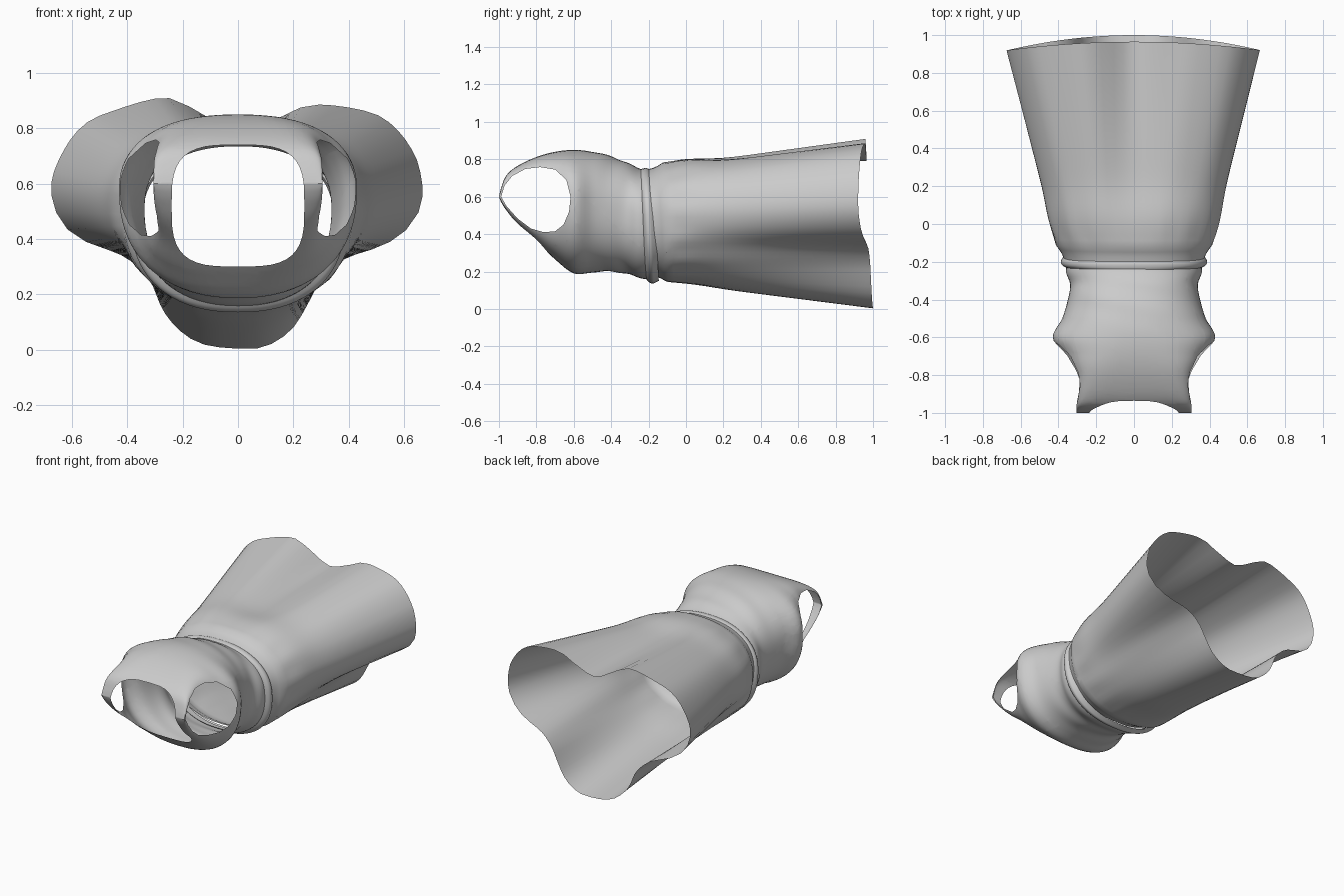
import bpy, bmesh, math
from mathutils import Vector

if "Cube" in bpy.data.objects:
    bpy.data.objects.remove(bpy.data.objects["Cube"])

SEG = 72


def spow(v, p):
    return math.copysign(abs(v) ** p, v)


def spline(rows, t):
    """Catmull-Rom through rows of equal length, t in 0..1."""
    f = t * (len(rows) - 1)
    i = min(int(f), len(rows) - 2)
    u = f - i
    a, b, c, d = (rows[min(max(i + k, 0), len(rows) - 1)] for k in (-1, 0, 1, 2))
    return [0.5 * (2 * q + (r - p) * u + (2 * p - 5 * q + 4 * r - s) * u * u
                   + (3 * q - p - 3 * r + s) * u ** 3) for p, q, r, s in zip(a, b, c, d)]


def section(row):
    """Closed rounded cross-section from (y, half width, z low, z widest, z high, power)."""
    y, w, lo, mid, hi, n = row
    pts = []
    for k in range(SEG):
        a = 2 * math.pi * k / SEG
        c, s = math.cos(a), math.sin(a)
        h = hi - mid if s > 0 else mid - lo
        pts.append(Vector((w * spow(c, 2 / n), y, mid + h * spow(s, 2 / n))))
    return pts


def loft(rings):
    bm = bmesh.new()
    vs = [[bm.verts.new(p) for p in r] for r in rings]
    for a, b in zip(vs, vs[1:]):
        for k in range(SEG):
            j = (k + 1) % SEG
            bm.faces.new((a[k], a[j], b[j], b[k]))
    return bm


def cut_hole(bm, outline, faces, axis):
    """Trim a convex outline out of the cloth, looking along an axis."""
    centre = sum(outline, Vector()) / len(outline)
    inside = list(faces)
    for p, q in zip(outline, outline[1:] + outline[:1]):
        no = (q - p).cross(axis).normalized()
        if no.dot(p - centre) < 0:
            no = -no
        geom = set(inside)
        for f in inside:
            geom.update(f.edges)
            geom.update(f.verts)
        res = bmesh.ops.bisect_plane(bm, geom=list(geom), dist=1e-6, plane_co=p, plane_no=no)
        inside = [f for f in res['geom'] if isinstance(f, bmesh.types.BMFace)
                  and no.dot(f.calc_center_median() - p) < 0]
    bmesh.ops.delete(bm, geom=inside, context='FACES')


def finish(bm, name):
    bmesh.ops.remove_doubles(bm, verts=bm.verts, dist=1e-5)
    bmesh.ops.recalc_face_normals(bm, faces=bm.faces)
    me = bpy.data.meshes.new(name)
    bm.to_mesh(me)
    bm.free()
    ob = bpy.data.objects.new(name, me)
    bpy.context.collection.objects.link(ob)
    bpy.ops.object.select_all(action='DESELECT')
    ob.select_set(True)
    bpy.context.view_layer.objects.active = ob
    bpy.ops.object.shade_smooth_by_angle(angle=math.radians(35))


# Bodice: rounded tube closing at the shoulders, then neck and arm openings
torso = [(-.17, .345, .155, .47, .735, 2.3), (-.25, .36, .165, .48, .75, 2.3),
         (-.32, .338, .19, .50, .785, 2.3), (-.40, .35, .20, .53, .815, 2.3),
         (-.50, .38, .195, .56, .84, 2.3), (-.60, .43, .19, .58, .85, 2.3),
         (-.70, .37, .265, .58, .84, 3), (-.80, .315, .36, .585, .812, 4.5),
         (-.90, .305, .45, .595, .765, 6), (-.96, .305, .525, .60, .715, 8),
         (-.988, .305, .57, .60, .65, 8), (-1.0, .305, .60, .60, .60, 8)]
rings = [section(spline(torso, i / 55)) for i in range(56)]
for r in rings:
    for p in r:   # soft cloth folds around the waist
        fade = math.exp(-((p.y + .36) / .12) ** 2)
        p.z += .004 * fade * math.sin(40 * p.y + 9 * p.x)
bodice = loft(rings)
armhole = [(-.988, .60), (-.97, .66), (-.93, .71), (-.86, .748), (-.78, .758), (-.70, .745),
           (-.64, .69), (-.617, .60), (-.625, .52), (-.655, .45), (-.70, .415), (-.76, .41),
           (-.83, .43), (-.90, .483), (-.96, .55)]
for side in (1, -1):
    arm = [Vector((0, y, z)) for y, z in armhole]
    near = [f for f in bodice.faces if f.calc_center_median().x * side > .15]
    cut_hole(bodice, arm, near, Vector((1, 0, 0)))
circle = [2 * math.pi * k / 40 for k in range(40)]
neck = [Vector((.24 * spow(math.cos(a), .6), 0, .52 + .22 * spow(math.sin(a), .6))) for a in circle]
cut_hole(bodice, neck, [f for f in bodice.faces if f.calc_center_median().y < -.5],
         Vector((0, 1, 0)))
finish(bodice, "bodice")

# Waistband: slightly slanted puffed band
band = [(-.245, .352, .165, .47, .742, 2.3), (-.23, .38, .145, .47, .75, 2.3),
        (-.21, .387, .135, .47, .753, 2.3), (-.195, .38, .14, .47, .748, 2.3),
        (-.175, .365, .15, .47, .735, 2.3)]
rings = [section(spline(band, i / 12)) for i in range(13)]
for r in rings:
    for p in r:
        p.y += .054 * (.7 - p.z)
finish(loft(rings), "waistband")

# Skirt: gathered at the waist, spreading to a lobed hem
hem = [(.67, .57), (.645, .69), (.57, .80), (.47, .86), (.27, .885), (.14, .835), (.0, .79),
       (-.12, .845), (-.26, .91), (-.46, .86), (-.56, .81), (-.63, .72), (-.675, .60),
       (-.65, .48), (-.57, .40), (-.41, .335), (-.32, .25), (-.27, .14), (-.20, .06),
       (-.11, .015), (.05, .003), (.13, .025), (.20, .08), (.25, .16), (.30, .25),
       (.38, .325), (.52, .375), (.60, .425), (.65, .49), (.67, .57)]
HUB = .48
fine = [spline(hem, i / 600) for i in range(601)]
polar = [(math.atan2(z - HUB, x), x, z) for x, z in fine]


def hem_point(a):
    return min(polar, key=lambda q: abs(math.remainder(q[0] - a, 2 * math.pi)))[1:]


top = section((-.12, .41, .142, .49, .775, 2.3))
angles = [math.atan2(p.z - HUB, p.x) for p in top]
ends = [hem_point(a) for a in angles]
rings = []
for scale, y in ((.90, -.205), (.93, -.17), (.97, -.145)):
    rings.append([Vector((p.x * scale, y + .054 * (.7 - p.z), HUB + (p.z - HUB) * scale))
                  for p in top])
for i in range(33):
    t = i / 32
    ring = []
    for k, p in enumerate(top):
        s = math.sin(angles[k])
        side = (ends[k][0] / .67) ** 2
        y_end = 1 - .08 * side if ends[k][1] < .57 else .965 - .045 * side
        y0 = -.12 + .04 * (.7 - p.z)
        pleat = 1 + .014 * math.sin(18 * angles[k]) * math.exp(-8 * t) * min(1, t * 14)
        bulge = 1 + .025 * math.exp(-((t - .12) / .12) ** 2) * abs(math.cos(angles[k]))
        x = (p.x + (ends[k][0] - p.x) * t) * pleat * bulge
        z = HUB + (p.z + (ends[k][1] - p.z) * t - HUB) * pleat
        z += (.022 if s > 0 else .006) * abs(s) * math.exp(-((t - .13) / .13) ** 2)
        ring.append(Vector((x, y0 + (y_end - y0) * t, z)))
    rings.append(ring)
finish(loft(rings), "skirt")
